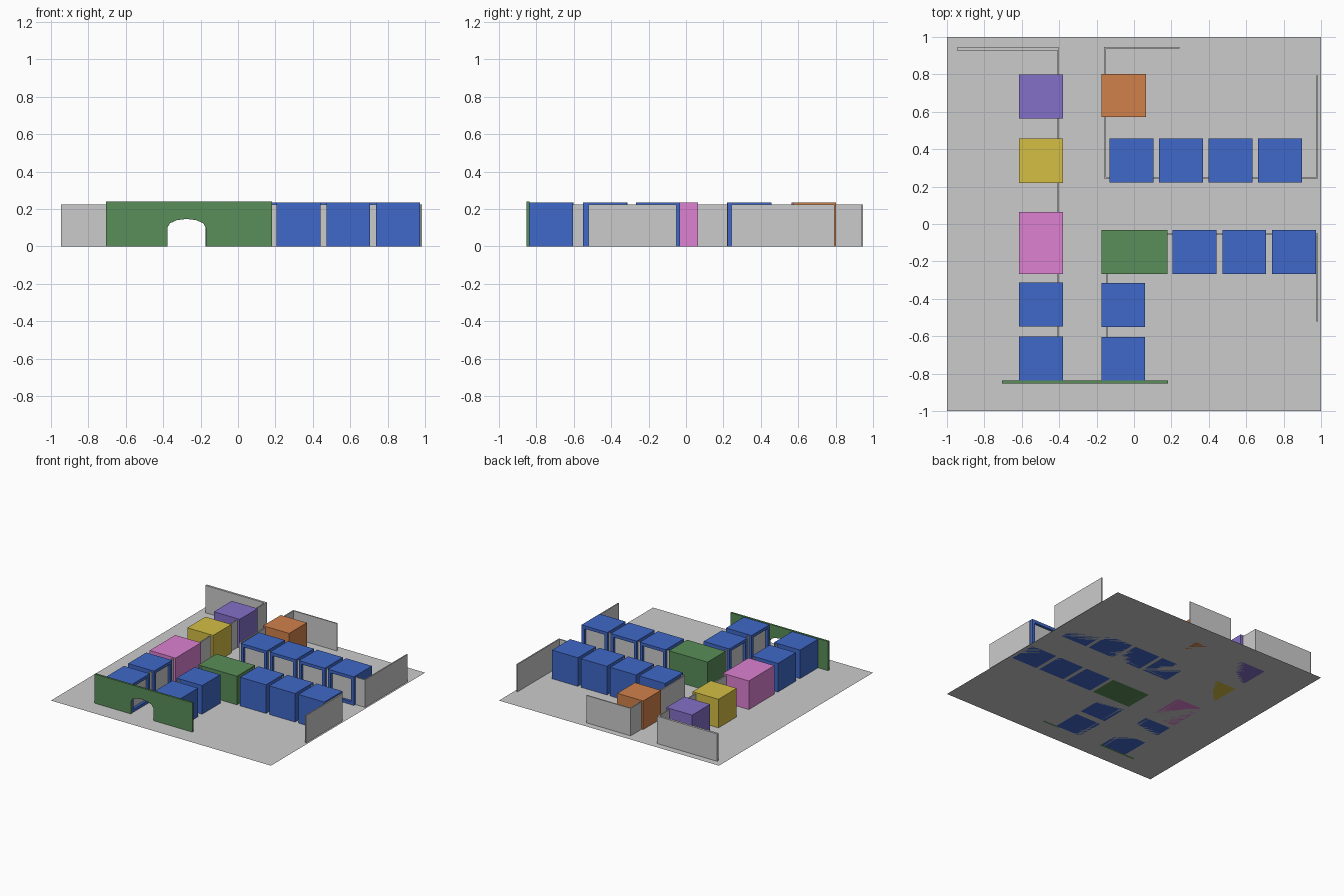
import bpy, bmesh, math
from mathutils import Vector

if "Cube" in bpy.data.objects:
    bpy.data.objects.remove(bpy.data.objects["Cube"])


def material(name, rgb):
    m = bpy.data.materials.new(name)
    m.diffuse_color = (*rgb, 1)
    m.use_nodes = True
    m.node_tree.nodes["Principled BSDF"].inputs["Base Color"].default_value = m.diffuse_color
    return m


BLUE = material("blue", (0.05, 0.14, 0.58))
GREEN = material("green", (0.1, 0.27, 0.1))
PINK = material("pink", (0.72, 0.22, 0.64))
YELLOW = material("yellow", (0.66, 0.52, 0.06))
PURPLE = material("purple", (0.23, 0.16, 0.58))
ORANGE = material("orange", (0.64, 0.22, 0.07))


def finish(name, bm, mat=None):
    bmesh.ops.recalc_face_normals(bm, faces=bm.faces)
    me = bpy.data.meshes.new(name)
    bm.to_mesh(me)
    bm.free()
    ob = bpy.data.objects.new(name, me)
    bpy.context.collection.objects.link(ob)
    if mat:
        me.materials.append(mat)
    return ob


def box(name, x0, x1, y0, y1, h, mat=None, window=None):
    """Block on the ground; window = direction of a recessed opening."""
    bm = bmesh.new()
    bmesh.ops.create_cube(bm, size=1)
    bmesh.ops.scale(bm, vec=(x1 - x0, y1 - y0, h), verts=bm.verts)
    bmesh.ops.translate(bm, vec=((x0 + x1) / 2, (y0 + y1) / 2, h / 2), verts=bm.verts)
    if window:
        d = Vector(window)
        bm.normal_update()
        face = max(bm.faces, key=lambda f: f.normal.dot(d))
        bmesh.ops.inset_region(bm, faces=[face], thickness=0.035)
        ext = bmesh.ops.extrude_face_region(bm, geom=[face])
        verts = [g for g in ext["geom"] if isinstance(g, bmesh.types.BMVert)]
        bmesh.ops.translate(bm, vec=-d * 0.04, verts=verts)
        if face.is_valid:
            bmesh.ops.delete(bm, geom=[face], context="FACES_ONLY")
    return finish(name, bm, mat)


# Floor sheet
bm = bmesh.new()
bmesh.ops.create_grid(bm, x_segments=1, y_segments=1, size=1)
finish("floor", bm)

# Blue booths, each with an opening onto the aisle
H, W = 0.235, 0.235
for i in range(4):
    x = -0.13 + i * 0.264
    box("back_row_booth", x, x + W, 0.223, 0.458, H, BLUE, (0, -1, 0))
for i in range(3):
    x = 0.207 + i * 0.265
    box("front_row_booth", x, x + W, -0.268, -0.032, H, BLUE, (0, 1, 0))
for y in (-0.836, -0.548):
    box("left_aisle_booth", -0.615, -0.38, y, y + W, H, BLUE, (1, 0, 0))
    box("right_aisle_booth", -0.173, 0.06, y - 0.003, y + W - 0.003, H, BLUE, (-1, 0, 0))

# Solid coloured blocks
box("pink_block", -0.615, -0.38, -0.268, 0.063, H, PINK)
box("yellow_block", -0.615, -0.38, 0.22, 0.457, H, YELLOW)
box("purple_block", -0.615, -0.38, 0.565, 0.798, H, PURPLE)
box("orange_block", -0.173, 0.063, 0.573, 0.803, H, ORANGE)
box("green_block", -0.173, 0.178, -0.268, -0.032, H, GREEN)

# Thin grey partitions running through the booths
T = 0.225
box("left_aisle_wall", -0.41, -0.40, -0.836, 0.945, T)
box("left_back_wall", -0.945, -0.40, 0.927, 0.945, T)
box("right_back_wall", -0.16, 0.242, 0.937, 0.947, T)
box("upper_aisle_wall", -0.16, -0.15, 0.245, 0.947, T)
box("back_row_wall", -0.16, 0.985, 0.243, 0.252, T)
box("upper_end_wall", 0.975, 0.985, 0.243, 0.795, T)
box("lower_aisle_wall", -0.151, -0.143, -0.836, -0.052, T)
box("front_row_wall", -0.151, 0.985, -0.06, -0.052, T)
box("lower_end_wall", 0.975, 0.985, -0.522, -0.052, T)

# Green entrance wall with a faceted arch
cx, r = -0.275, 0.103
arch = [(cx - r * math.cos(math.pi * i / 6), 0.1 + 0.047 * math.sin(math.pi * i / 6))
        for i in range(7)]
outline = [(-0.706, 0), (cx - r, 0), *arch, (cx + r, 0), (0.182, 0), (0.182, 0.24), (-0.706, 0.24)]
bm = bmesh.new()
face = bm.faces.new([bm.verts.new((x, -0.852, z)) for x, z in outline])
ext = bmesh.ops.extrude_face_region(bm, geom=[face])
bmesh.ops.translate(bm, vec=(0, 0.016, 0),
                    verts=[g for g in ext["geom"] if isinstance(g, bmesh.types.BMVert)])
finish("entrance_arch", bm, GREEN)
